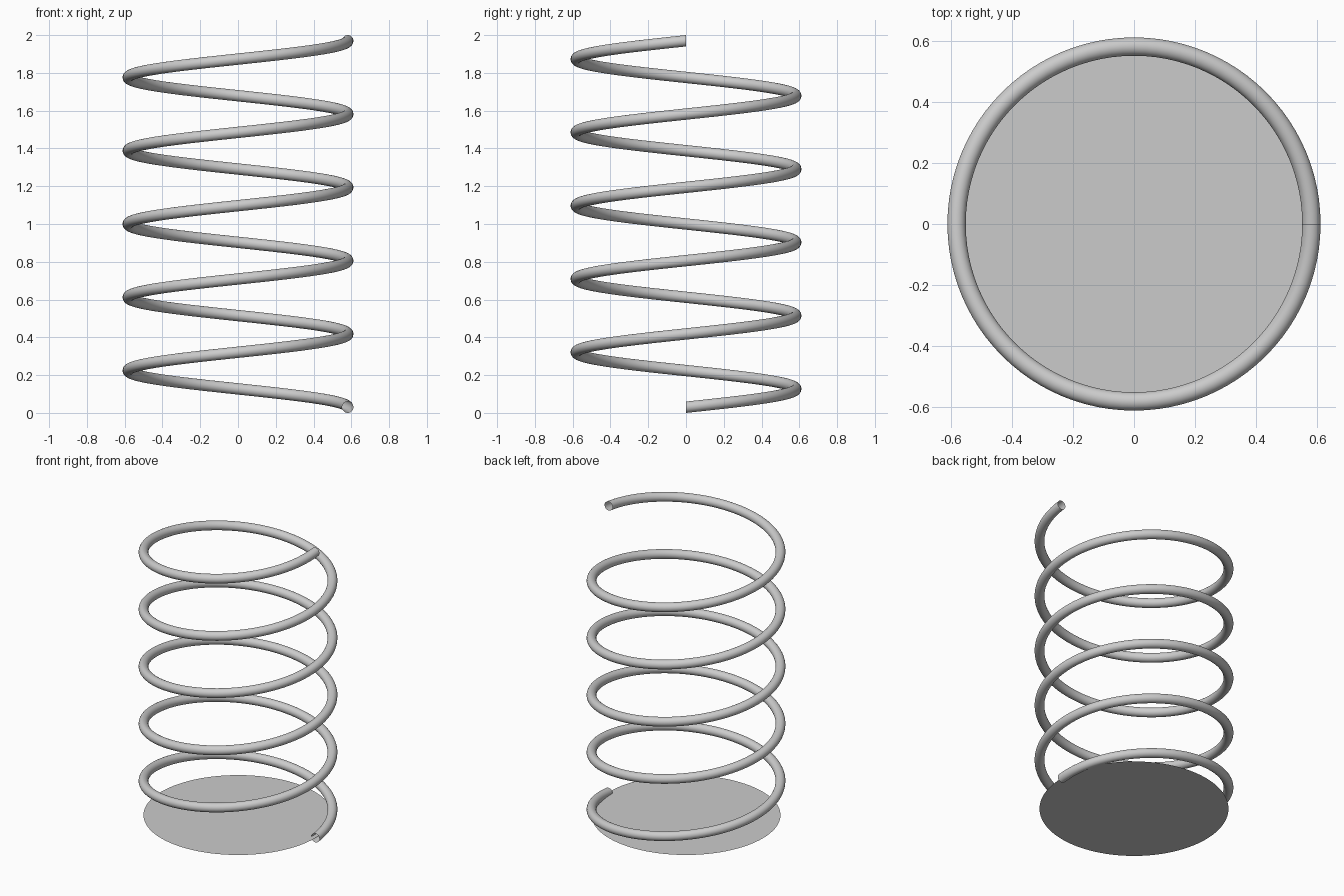
import bpy
import bmesh
import math
from mathutils import Matrix

cube = bpy.data.objects.get("Cube")
if cube:
    bpy.data.objects.remove(cube)

COIL_RADIUS = 0.581
WIRE_RADIUS = 0.03
TURNS = 5
PITCH = (2 - 2 * WIRE_RADIUS) / TURNS

steel = bpy.data.materials.new("grey steel")
steel.use_nodes = True
steel.diffuse_color = (0.6, 0.6, 0.6, 1)
steel.node_tree.nodes["Principled BSDF"].inputs["Base Color"].default_value = steel.diffuse_color


def circle_object(name, radius, segments, matrix, filled):
    """Add a circle, either a bare ring or a filled disc."""
    bm = bmesh.new()
    bmesh.ops.create_circle(bm, cap_ends=filled, radius=radius, segments=segments, matrix=matrix)
    mesh = bpy.data.meshes.new(name)
    bm.to_mesh(mesh)
    bm.free()
    mesh.materials.append(steel)
    obj = bpy.data.objects.new(name, mesh)
    bpy.context.collection.objects.link(obj)
    return obj


# Coil: an upright wire section swept up a helix, open at both ends
section = Matrix.Translation((COIL_RADIUS, 0, WIRE_RADIUS)) @ Matrix.Rotation(math.pi / 2, 4, "X")
coil = circle_object("spring_coil", WIRE_RADIUS, 32, section, False)
screw = coil.modifiers.new("helix", "SCREW")
screw.axis = "Z"
screw.angle = math.tau
screw.screw_offset = PITCH
screw.iterations = TURNS
screw.steps = screw.render_steps = 96
screw.use_normal_calculate = True
screw.use_smooth_shade = True

# Base: a thin flat disc level with the start of the wire
circle_object("base_disc", COIL_RADIUS, 96, Matrix.Translation((0, 0, WIRE_RADIUS)), True)
